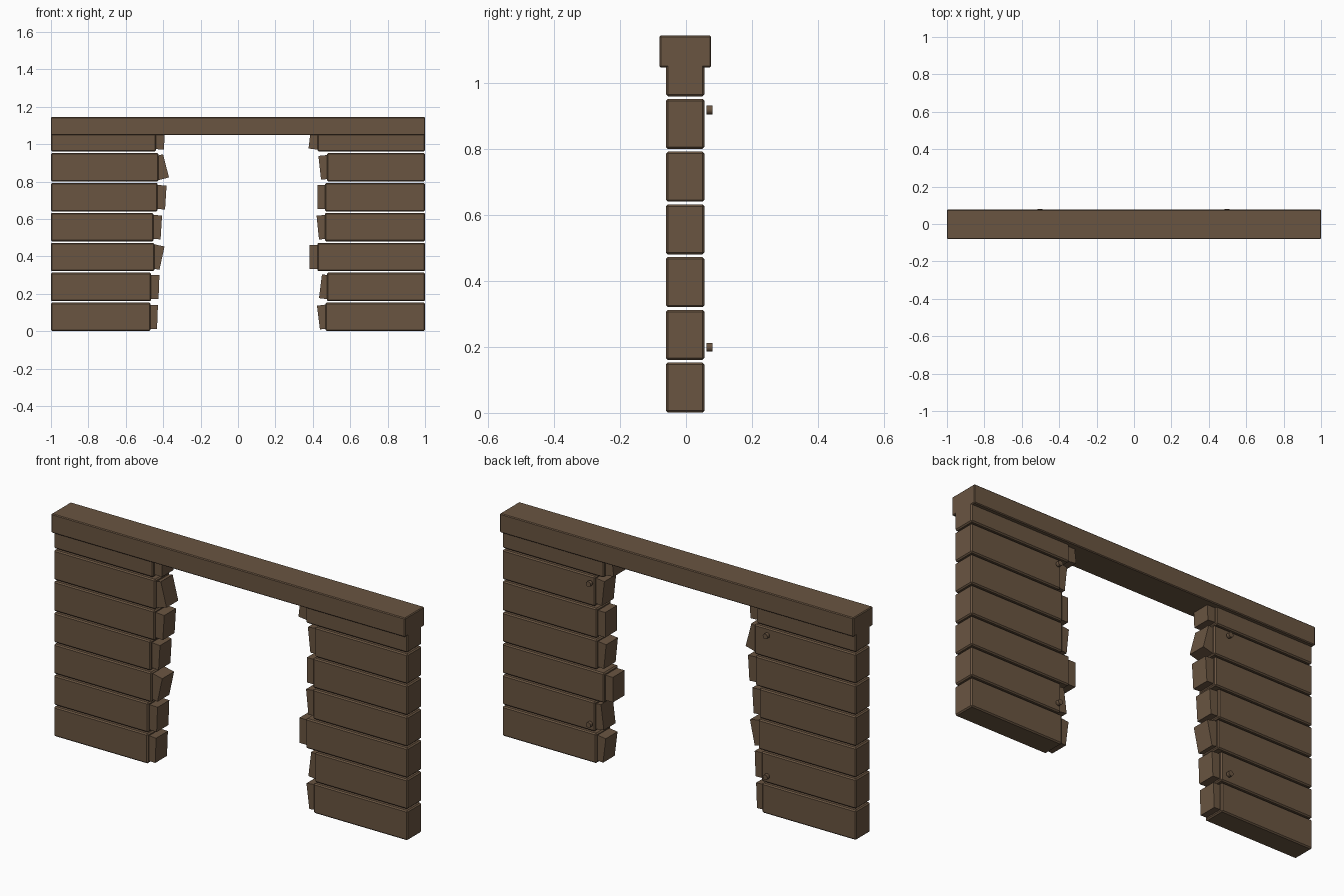
import bpy, math

if "Cube" in bpy.data.objects:
    bpy.data.objects.remove(bpy.data.objects["Cube"])

wood = bpy.data.materials.new("brown_wood")
wood.diffuse_color = (0.142, 0.090, 0.053, 1)
wood.use_nodes = True
wood.node_tree.nodes["Principled BSDF"].inputs["Base Color"].default_value = wood.diffuse_color


def box(name, center, size, bevel=0.0, rot_y=0.0):
    bpy.ops.mesh.primitive_cube_add(size=1, location=center)
    o = bpy.context.object
    o.name = name
    o.scale = size
    bpy.ops.object.transform_apply(location=False, rotation=False, scale=True)
    o.rotation_euler = (0, rot_y, 0)
    o.data.materials.append(wood)
    if bevel:
        m = o.modifiers.new("soft_edges", 'BEVEL')
        m.width = bevel
        m.segments = 1
    return o


PITCH, LOG_H, LOG_D, YC = 0.16, 0.152, 0.117, -0.0025
STUB_W, STUB_H, STUB_D = 0.06, 0.128, 0.095

# per row, bottom to top: log inner end, stub inner edge at top and bottom
left = [(-0.468, -0.428, -0.433), (-0.465, -0.420, -0.425), (-0.447, -0.393, -0.420),
        (-0.452, -0.406, -0.414), (-0.430, -0.382, -0.390), (-0.425, -0.401, -0.369),
        (-0.438, -0.390, -0.396)]
right = [(0.468, 0.422, 0.438), (0.476, 0.449, 0.433), (0.425, 0.382, 0.382),
         (0.465, 0.420, 0.433), (0.465, 0.425, 0.425), (0.476, 0.430, 0.444),
         (0.425, 0.392, 0.377)]

for label, side, rows in (("left", -1, left), ("right", 1, right)):
    for i, (end, top, bottom) in enumerate(rows):
        z = 0.0765 + i * PITCH
        # wall log
        box(f"{label}_log_{i + 1}", ((side + end) / 2, YC, z),
            (abs(side - end), LOG_D, LOG_H), 0.006)
        # broken, tilted log end
        a = math.asin((top - bottom) / STUB_H)
        cx = (top + bottom) / 2 + side * STUB_W / 2 * math.cos(a)
        box(f"{label}_broken_end_{i + 1}", (cx, YC, z),
            (STUB_W, STUB_D, STUB_H), 0, a)
    # round pegs on the back
    for j, z in enumerate((0.199, 0.919)):
        bpy.ops.mesh.primitive_cylinder_add(vertices=12, radius=0.0135, depth=0.018,
                                            location=(side * 0.5 - 0.003, 0.071, z),
                                            rotation=(math.pi / 2, 0, 0))
        peg = bpy.context.object
        peg.name = f"{label}_peg_{j + 1}"
        peg.data.materials.append(wood)
        bpy.ops.object.shade_smooth_by_angle(angle=math.radians(40))

# top beam
box("top_beam", (0, -0.002, 1.0965), (2.0, 0.157, 0.097), 0.004)
